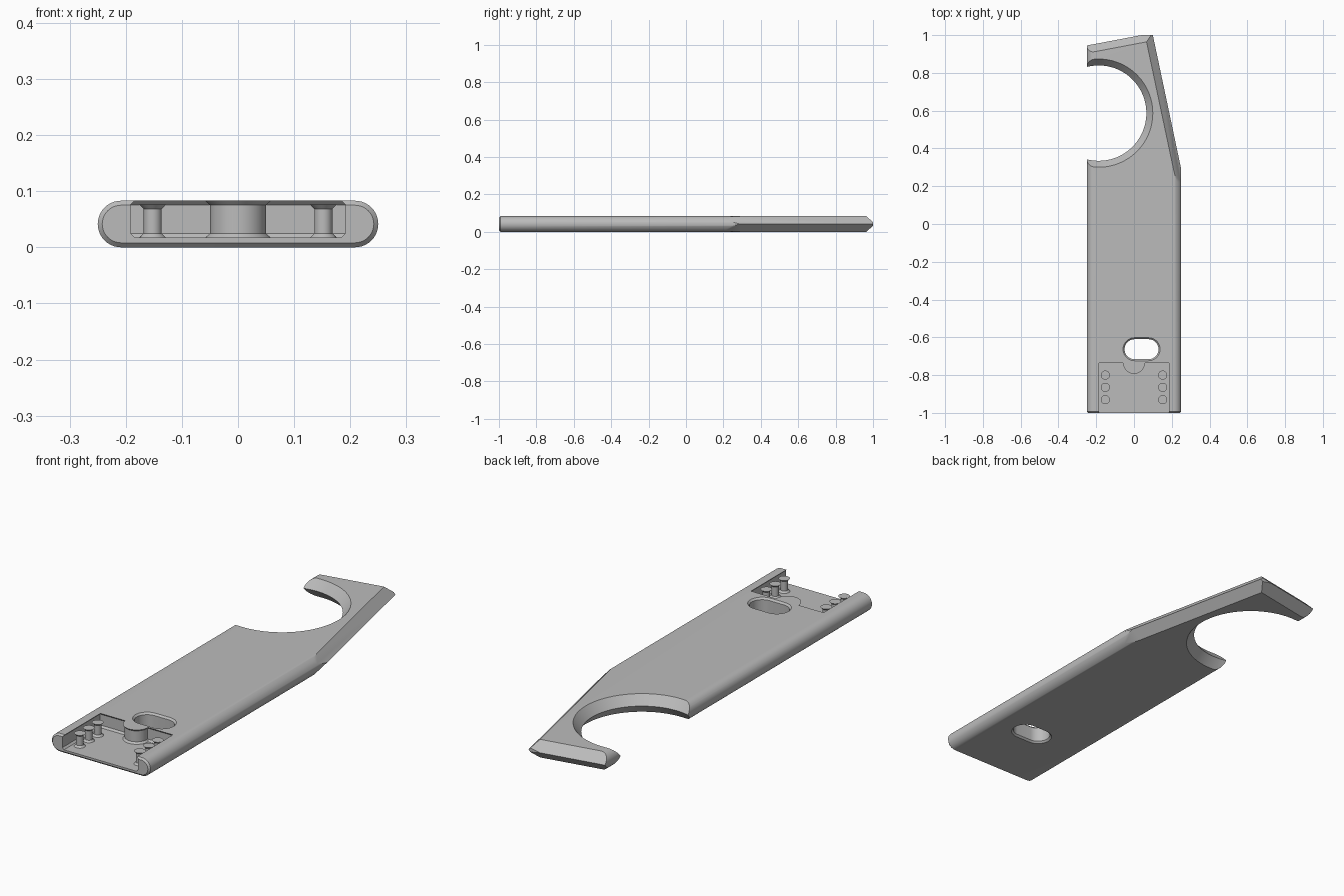
import bpy, bmesh, math

if "Cube" in bpy.data.objects:
    bpy.data.objects.remove(bpy.data.objects["Cube"])

H = 0.083          # thickness
M = H / 2

mat = bpy.data.materials.new("plain grey")
mat.diffuse_color = (0.5, 0.5, 0.5, 1)
mat.use_nodes = True
mat.node_tree.nodes["Principled BSDF"].inputs["Base Color"].default_value = mat.diffuse_color


def loft(name, rings):
    """Closed solid through rings of equal point count."""
    bm = bmesh.new()
    vs = [[bm.verts.new(p) for p in r] for r in rings]
    n = len(rings[0])
    for a, b in zip(vs, vs[1:]):
        for i in range(n):
            j = (i + 1) % n
            bm.faces.new((a[i], a[j], b[j], b[i]))
    bm.faces.new(vs[0][::-1])
    bm.faces.new(vs[-1])
    bmesh.ops.recalc_face_normals(bm, faces=bm.faces)
    me = bpy.data.meshes.new(name)
    bm.to_mesh(me)
    bm.free()
    me.materials.append(mat)
    ob = bpy.data.objects.new(name, me)
    bpy.context.collection.objects.link(ob)
    return ob


def stadium(half, r, n=20):
    pts = []
    for sx, a0 in ((1, -90), (-1, 90)):
        for i in range(n + 1):
            a = math.radians(a0 + 180 * i / n)
            pts.append((sx * half + r * math.cos(a), r * math.sin(a)))
    return pts


def circle(cx, cy, r, z, n):
    return [(cx + r * math.cos(2 * math.pi * i / n),
             cy + r * math.sin(2 * math.pi * i / n), z) for i in range(n)]


def select(ob):
    bpy.ops.object.select_all(action='DESELECT')
    ob.select_set(True)
    bpy.context.view_layer.objects.active = ob


def cut(target, tool, op='DIFFERENCE'):
    tool.hide_render = True
    select(target)
    m = target.modifiers.new("cut", 'BOOLEAN')
    m.operation, m.object, m.solver = op, tool, 'EXACT'
    bpy.ops.object.modifier_apply(modifier=m.name)
    bpy.data.objects.remove(tool, do_unlink=True)


# Flat bar with round sides and a small chamfer on the front end
half = 0.25 - M
body = loft("body", [[(x, y, z + M) for x, z in stadium(half, r)]
                     for y, r in ((-1, M - 0.008), (-0.992, M), (1, M))])


# Slanted, double-chamfered tip
def tip_ring(z):
    d = 0.04 * abs(z - M) / M
    a, b = 0.978, 0.207        # right edge normal
    c, e = -0.186, 0.9825      # back edge normal
    p, q = 0.3045 - d, 0.975 - d
    det = a * e - b * c
    corner = ((p * e - b * q) / det, (a * q - c * p) / det)
    return [(-0.5, -1.5, z), ((p + b * 1.5) / a, -1.5, z),
            (*corner, z), (-0.5, (q + c * 0.5) / e, z)]


cut(body, loft("tip_cutter", [tip_ring(z) for z in (-0.02, M, H + 0.02)]), 'INTERSECT')

# Large round bite with chamfers above and below
cut(body, loft("bite_cutter", [
    circle(-0.187, 0.587, 0.2525 + 0.034 * abs(z - M) / M, z, 96)
    for z in (-0.02, M, H + 0.02)]))

# Oblong hole with chamfered rims
cut(body, loft("slot_cutter", [
    [(x + 0.04, y - 0.663, z) for x, y in stadium(0.037, r)]
    for z, r in ((-0.01, 0.071), (0.008, 0.053), (H - 0.008, 0.053), (H + 0.01, 0.071))]))


# Front pocket with undercut bevels and a half-round boss at the back
def pocket_ring(z, d):
    w, y, r = 0.192 - d, -0.727 - d, 0.05 + d
    arc = [(r * math.cos(t), -0.735 + r * math.sin(t))
           for t in (math.pi * (1 + i / 24) for i in range(25))]
    pts = [(-w, -1.1), (-w, y), (-r, y)] + arc + [(r, y), (w, y), (w, -1.1)]
    return [(px, py, z) for px, py in pts]


cut(body, loft("pocket_cutter", [pocket_ring(z, d) for z, d in (
    (0.017, 0.008), (0.025, 0), (H - 0.008, 0), (H, 0.008), (H + 0.02, 0.008))]))

# Spool-shaped pegs in the pocket
pegs = []
for x in (-0.152, 0.152):
    for y in (-0.8, -0.865, -0.93):
        pegs.append(loft("peg", [circle(x, y, r, z, 32) for z, r in (
            (0.014, 0.024), (0.017, 0.024), (0.025, 0.016), (0.068, 0.016), (0.076, 0.024))]))

for ob in [body] + pegs:
    select(ob)
    bpy.ops.object.shade_smooth_by_angle(angle=math.radians(25))
